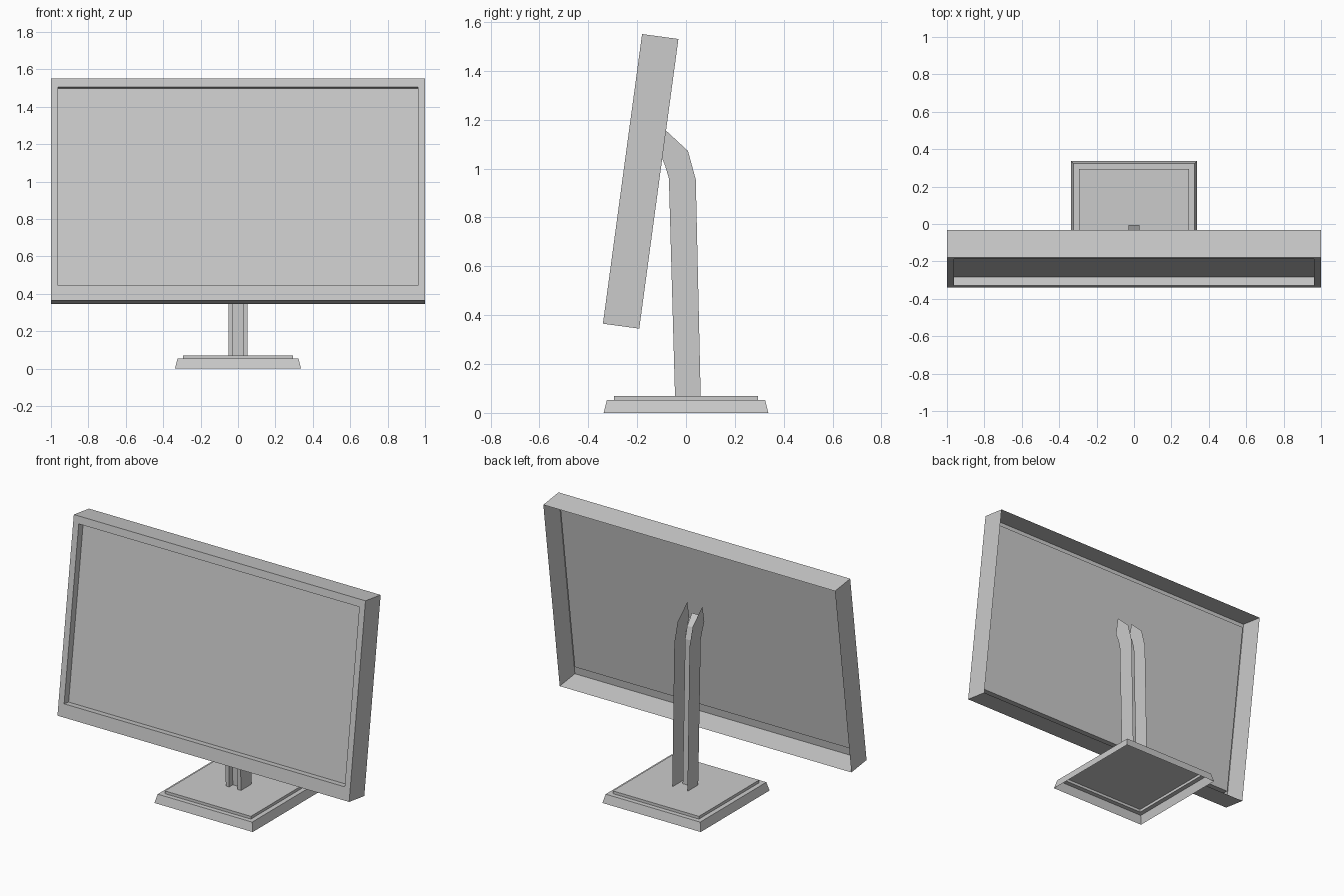
import bpy, bmesh, math
from mathutils import Matrix

if "Cube" in bpy.data.objects:
    bpy.data.objects.remove(bpy.data.objects["Cube"])


def make_object(name, bm):
    mesh = bpy.data.meshes.new(name)
    bm.to_mesh(mesh)
    bm.free()
    obj = bpy.data.objects.new(name, mesh)
    bpy.context.collection.objects.link(obj)
    return obj


def loft(bm, rings, closed):
    """Join successive point rows with quads."""
    rows = [[bm.verts.new(p) for p in ring] for ring in rings]
    n = len(rows[0])
    for a, b in zip(rows, rows[1:]):
        for i in range(n if closed else n - 1):
            j = (i + 1) % n
            bm.faces.new((a[i], a[j], b[j], b[i]))
    return rows


def stepped_shell(name, steps, matrix=Matrix()):
    """Open-bottomed shell of rectangles (half width, low y, high y, z), capped at the last."""
    bm = bmesh.new()
    rings = [[(-w, lo, z), (w, lo, z), (w, hi, z), (-w, hi, z)] for w, lo, hi, z in steps]
    bm.faces.new(loft(bm, rings, True)[-1])
    bmesh.ops.transform(bm, matrix=matrix, verts=bm.verts)
    return make_object(name, bm)


# Base: tapered foot with a raised plate, hollow underneath
stepped_shell("base", [(w, -w, w, z) for w, z in
                       ((0.337, 0), (0.324, 0.053), (0.295, 0.053), (0.295, 0.07))])

# Screen housing: open at the back, recessed panel at the front, tilted backwards
height = 1.196
tilt = Matrix.Translation((0, -0.34, 0.365)) @ Matrix.Rotation(math.radians(82.3), 4, 'X')
stepped_shell("screen_housing", [
    (1.0, 0, height, -0.15),
    (1.0, 0, height, 0),
    (0.962, 0.08, height - 0.046, 0),
    (0.962, 0.08, height - 0.046, -0.045)], tilt)

# Neck: folded channel swept along front/rear edges that bend towards the screen
stations = [((-0.045, 0.07), (0.06, 0.07)),
            ((-0.07, 0.96), (0.04, 0.955)),
            ((-0.085, 1.01), (0.008, 1.072)),
            ((-0.105, 1.06), (-0.087, 1.16))]
half = [(0.052, 1), (0.052, 0), (0.029, 0), (0.029, 0.34)]   # x, front-to-rear fraction
section = half + [(-x, t) for x, t in reversed(half)]
bm = bmesh.new()
loft(bm, [[(x, fy + (ry - fy) * t, fz + (rz - fz) * t) for x, t in section]
          for (fy, fz), (ry, rz) in stations], False)
make_object("neck", bm)
